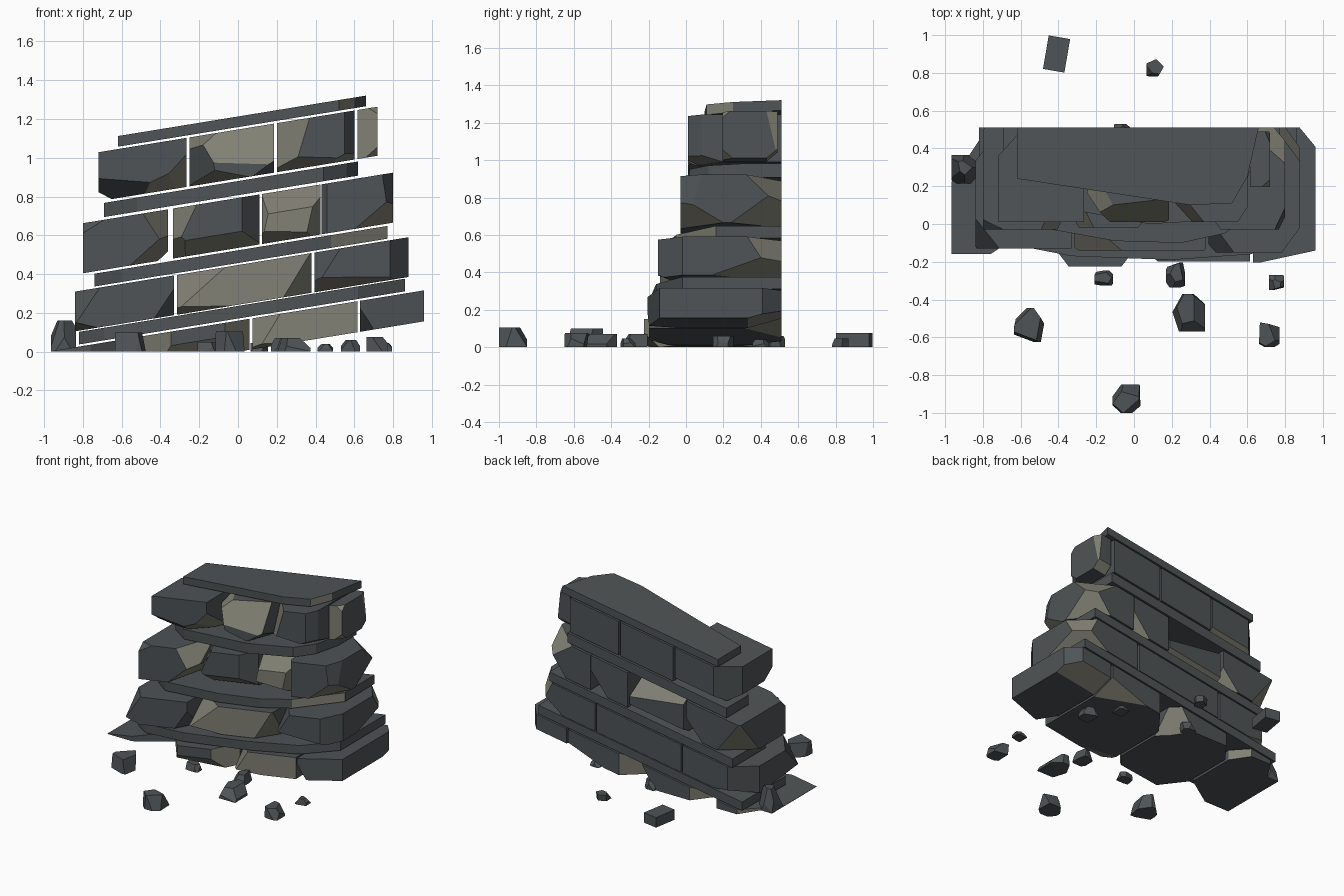
import bpy, bmesh, math, random
from mathutils import Vector

if "Cube" in bpy.data.objects:
    bpy.data.objects.remove(bpy.data.objects["Cube"])

SLOPE = 0.163   # strata climb towards +x
BACK = 0.51     # flat back plane


def material(name, col):
    m = bpy.data.materials.new(name)
    m.diffuse_color = (*col, 1)
    m.use_nodes = True
    m.node_tree.nodes["Principled BSDF"].inputs["Base Color"].default_value = m.diffuse_color
    return m


MATS = [material("slate_grey", (0.078, 0.088, 0.093)),
        material("warm_stone", (0.225, 0.22, 0.178))]


def cut(bm, normal, point, mat):
    """Slice off everything beyond a plane and cap it with a coloured facet."""
    res = bmesh.ops.bisect_plane(bm, geom=bm.verts[:] + bm.edges[:] + bm.faces[:], dist=1e-5,
                                 plane_co=point, plane_no=normal, clear_outer=True)
    edges = [e for e in res["geom_cut"] if isinstance(e, bmesh.types.BMEdge) and e.is_boundary]
    if edges:
        bmesh.ops.edgeloop_fill(bm, edges=edges, mat_nr=mat)


def finish(name, bm):
    bmesh.ops.recalc_face_normals(bm, faces=bm.faces[:])
    me = bpy.data.meshes.new(name)
    bm.to_mesh(me)
    bm.free()
    for m in MATS:
        me.materials.append(m)
    ob = bpy.data.objects.new(name, me)
    bpy.context.collection.objects.link(ob)
    return ob


def block(name, xs, ys, zs, cuts, slope=SLOPE, turn=0):
    """Box chipped by planes (nx, ny, nz, d, mat) in unit-box space, then placed and sheared."""
    bm = bmesh.new()
    bmesh.ops.create_cube(bm, size=2)
    for nx, ny, nz, d, mat in cuts:
        n = Vector((nx, ny, nz))
        cut(bm, n.normalized(), n * d / n.length_squared, mat)
    c, s = math.cos(turn), math.sin(turn)
    for v in bm.verts:
        a, b = v.co.x * (xs[1] - xs[0]) / 2, v.co.y * (ys[1] - ys[0]) / 2
        x = (xs[0] + xs[1]) / 2 + a * c - b * s
        y = (ys[0] + ys[1]) / 2 + a * s + b * c
        z = (zs[0] + zs[1]) / 2 + v.co.z * (zs[1] - zs[0]) / 2 + slope * x
        v.co = (x, y, z)
    if min(v.co.z for v in bm.verts) < -1e-4:
        cut(bm, Vector((0, 0, -1)), Vector((0, 0, 0)), 0)
    return finish(name, bm)


def slab(name, z0, z1, outline, warm_edges=()):
    """Thin tilted bed extruded from a plan outline."""
    bm = bmesh.new()
    low = [bm.verts.new((x, y, z0 + SLOPE * x)) for x, y in outline]
    top = [bm.verts.new((x, y, z1 + SLOPE * x)) for x, y in outline]
    bm.faces.new(low[::-1])
    bm.faces.new(top)
    n = len(low)
    for i in range(n):
        j = (i + 1) % n
        f = bm.faces.new((low[i], low[j], top[j], top[i]))
        f.material_index = 1 if i in warm_edges else 0
    return finish(name, bm)


# Thin beds between the block courses
slab("top_bed", 1.158, 1.213, [(-.62, BACK), (-.62, .24), (.30, .10), (.52, .11), (.60, .25), (.66, BACK)], (3,))
slab("upper_bed", .807, .880, [(-.69, BACK), (-.69, .25), (-.52, .11), (.08, .0), (.44, .02), (.56, .12), (.62, .3), (.62, BACK)])
slab("middle_bed", .457, .523, [(-.74, BACK), (-.74, .12), (-.60, .0), (-.1, -.09), (.25, -.10), (.48, -.05), (.77, .16), (.77, BACK)], (5,))
slab("lower_bed", .171, .236, [(-.82, BACK), (-.82, .0), (-.69, -.10), (-.33, -.17), (.2, -.19), (.62, -.16), (.86, -.02), (.86, BACK)])

# Top course
Z = (.893, 1.146)
block("top_block_left", (-.72, -.265), (.01, BACK), Z, [
    (-.3, -1, -.7, 1.35, 0), (.5, -1, -.9, 1.6, 1), (1, -.8, -.6, 1.6, 1), (-1, 0, -.8, 1.5, 1),
    (-1, 1, 0, 1.4, 0), (0, 1, -1, 1.75, 1)])
block("top_block_middle", (-.25, .185), (.01, BACK), Z, [
    (.1, -1, .3, .9, 1), (-1, -.8, -.1, 1.25, 0), (-1, -.6, 1, 1.75, 1), (-.6, -1, -1, 1.75, 1), (1, -.6, -1, 2.1, 0)])
block("top_block_right", (.20, .60), (.01, BACK), Z, [
    (-1, -1, .2, 1.35, 1), (-.3, -1, -1, 1.65, 1), (1, -.8, 0, 1.55, 0), (.6, -.6, -1, 1.75, 1)])
block("top_block_end", (.615, .72), (.19, .49), Z, [
    (0, -1, 0, .96, 1), (.3, -1, .9, 1.9, 1), (.3, -1, -1, 1.9, 1), (0, 1, -1, 1.6, 1), (.8, 1, .2, 1.6, 1)])

# Upper course
Z = (.535, .793)
block("upper_block_left", (-.80, -.36), (-.03, BACK), Z, [
    (-.4, -1, .5, 1.7, 0), (1, -.6, .35, 1.35, 1), (1, -.4, -.8, 1.3, 1), (-1, 1, -.4, 1.55, 1), (1, 1, -.6, 2.0, 1)])
block("upper_block_middle", (-.335, .11), (-.02, BACK), Z, [
    (-1, -.6, .3, 1.35, 1), (0, -1, -.7, 1.25, 1), (1, -1, 0, 1.6, 0), (-1, -.7, -.5, 1.6, 1),
    (.4, 1, .8, 1.15, 1), (0, 1, -1, 1.75, 1)])
block("upper_block_inner", (.125, .425), (-.01, BACK), Z, [
    (0, -1, .6, 1.0, 1), (0, -1, 0, .9, 1), (-1, -.8, .2, 1.55, 1), (1, -1, -.2, 1.6, 1), (-.2, -1, -1, 1.6, 1), (1, 1, -.8, 1.9, 1)])
block("upper_block_right", (.43, .80), (-.03, BACK), Z, [
    (-1, -1, 0, 1.85, 0), (.8, -1, -.8, 1.75, 1), (1, -.7, .1, 1.5, 0), (1, .9, -.6, 1.6, 1), (.6, 1, .5, 1.4, 1)])

# Middle course
Z = (.242, .447)
block("middle_block_left", (-.84, -.33), (-.13, BACK), Z, [
    (-1, -1, .3, 1.8, 0), (-1, -.3, -1, 1.85, 1), (1, -1, -.3, 1.9, 0), (-1, 1, 0, 1.45, 0), (-.6, 1, -.9, 1.9, 1)])
block("middle_block_centre", (-.315, .38), (-.15, BACK), Z, [
    (0, -1, 0, .97, 1), (-1, -1.1, .4, 1.75, 1), (1, -1, -.2, 1.75, 1), (-.4, -1, -.8, 1.85, 1)])
block("middle_block_right", (.395, .88), (-.15, BACK), Z, [
    (-1, -1, .3, 1.75, 0), (-.3, -1, -.8, 1.5, 1), (1, -1, 0, 1.6, 0), (1, .8, -.7, 1.6, 1), (1, 1, .2, 1.65, 1)])

# Bottom course, cut flat by the ground
Z = (.0, .160)
block("base_block_left", (-.965, -.52), (-.16, BACK), Z, [
    (.44, -1, 0, .965, 0), (-1, 1, 0, 1.15, 1), (1, 1, 0, 1.6, 1)])
block("base_block_inner", (-.50, .06), (-.225, BACK), Z, [
    (0, -1, -.2, .98, 1), (-1, -1, 0, 1.45, 1), (1, -1, 0, 1.55, 1), (-1, 1, 0, 1.6, 1), (1, 1, -.2, 1.6, 1)])
block("base_block_centre", (.075, .615), (-.205, BACK), Z, [
    (0, -1, 0, .98, 1), (-1, -1, .2, 1.65, 1), (-.3, -1, -.9, 1.9, 1), (-1, 1, 0, 1.55, 1), (.5, 1, -.7, 1.65, 1)])
block("base_block_right", (.63, .96), (-.205, BACK), Z, [
    (-1, -1, -.3, 1.85, 0), (.1, -1, 0, .92, 0), (.56, 1, 0, 1.28, 0), (0, 1, -.8, 1.3, 1)])

# Loose stones: x, y, width, depth, height
random.seed(4)
STONES = [(-.41, .90, .115, .18, .075), (.11, .825, .09, .09, .045), (-.06, .49, .09, .08, .06),
          (-.16, -.285, .10, .08, .05), (.22, -.27, .10, .13, .07), (.29, -.47, .17, .20, .07),
          (.755, -.31, .08, .08, .045), (-.555, -.535, .16, .18, .10), (.71, -.585, .12, .13, .075),
          (-.035, -.925, .16, .15, .105), (.58, .20, .10, .11, .06), (.45, .40, .08, .09, .04),
          (-.90, .29, .13, .15, .16)]
for i, (x, y, w, d, h) in enumerate(STONES):
    chips = []
    for k in range(0 if i == 0 else 5):
        a = k * math.tau / 5 + random.uniform(-.35, .35) + i
        chips.append((math.cos(a), math.sin(a), random.uniform(-.1, .5), random.uniform(.75, 1.0), 0))
    block(f"loose_stone_{i + 1}", (x - w / 2, x + w / 2), (y - d / 2, y + d / 2), (0, h),
          chips, slope=0, turn=-.17 if i == 0 else 0)
